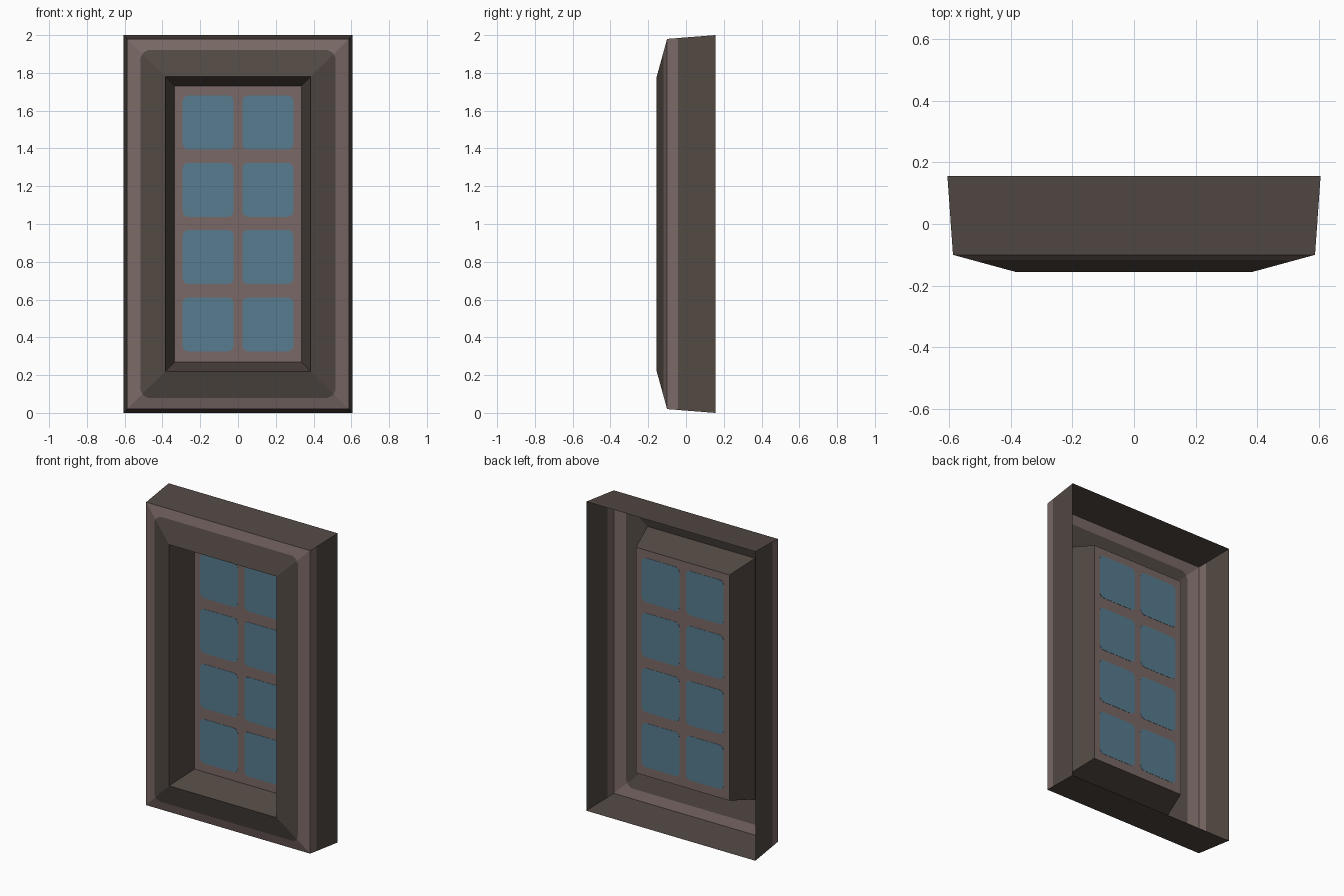
import bpy, bmesh, math
from mathutils import Vector

if "Cube" in bpy.data.objects:
    bpy.data.objects.remove(bpy.data.objects["Cube"])


def material(name, rgb):
    m = bpy.data.materials.new(name)
    lin = [((c / 255 + 0.055) / 1.055) ** 2.4 for c in rgb]
    m.diffuse_color = (*lin, 1)
    m.use_nodes = True
    m.node_tree.nodes["Principled BSDF"].inputs["Base Color"].default_value = m.diffuse_color
    return m


DARK = material("dark brown wood", (82, 73, 67))
PINK = material("light mauve wood", (122, 105, 102))
GLASS = material("blue glass", (87, 124, 143))


def make_object(name, bm, mats):
    me = bpy.data.meshes.new(name)
    bm.to_mesh(me)
    bm.free()
    for m in mats:
        me.materials.append(m)
    ob = bpy.data.objects.new(name, me)
    bpy.context.collection.objects.link(ob)
    return ob


def rect(bm, hx, hz, y):
    """Rectangle of verts centred on z = 1."""
    return [bm.verts.new((sx * hx, y, 1 + sz * hz))
            for sx, sz in ((-1, -1), (1, -1), (1, 1), (-1, 1))]


def ring(outer, inner):
    """Four quads joining two rectangles."""
    bm = bmesh.new()
    a, b = rect(bm, *outer), rect(bm, *inner)
    for i in range(4):
        j = (i + 1) % 4
        bm.faces.new((a[i], a[j], b[j], b[i]))
    bm.normal_update()
    return bm


def cut(bm, co, no):
    bmesh.ops.bisect_plane(bm, geom=bm.verts[:] + bm.edges[:] + bm.faces[:],
                           plane_co=co, plane_no=no, dist=1e-5)


BACK = (0.605, 1.0, 0.155)
EDGE = (0.587, 0.98, -0.10)
LIP = (0.385, 0.78, -0.155)
DEEP = (0.335, 0.73, 0.033)

# Outer walls, with a light strip along the front of the two sides
bm = ring(BACK, EDGE)
cut(bm, (0, -0.042, 0), (0, 1, 0))
bm.normal_update()
for f in bm.faces:
    side = abs(f.normal.x) > 0.9
    f.material_index = int(side and f.calc_center_median().y < -0.042)
make_object("outer_walls", bm, [DARK, PINK])

# Sloped casing: light border around a dark field with clipped corners
FX, FZ = 0.515, 0.922
bm = ring(EDGE, LIP)
clips = ((0.030, 1, 1), (0.042, 1, 2), (0.042, 2, 1))
for sx in (-1, 1):
    cut(bm, (sx * FX, 0, 1), (1, 0, 0))
    cut(bm, (0, 0, 1 + sx * FZ), (0, 0, 1))
    for sz in (-1, 1):
        for d, p, q in clips:
            n = Vector((sx * p, 0, sz * q))
            co = Vector((sx * FX, 0, 1 + sz * FZ)) - n * (d / n.length_squared)
            cut(bm, co, n)
for f in bm.faces:
    c = f.calc_center_median()
    x, z = FX - abs(c.x), FZ - abs(c.z - 1)
    dark = x > 0 and z > 0 and all(p * x + q * z > d for d, p, q in clips)
    f.material_index = 0 if dark else 1
make_object("casing", bm, [DARK, PINK])

# Recess walls running back to the sash
make_object("recess_walls", ring(LIP, DEEP), [DARK])

# Sash panel
bm = bmesh.new()
bm.faces.new(rect(bm, *DEEP))
make_object("sash", bm, [PINK])


# Thin rounded panes, showing on both sides of the sash
def pane(name, cx, cz, hx, hz, r=0.03, t=0.003):
    bm = bmesh.new()
    pts = []
    for k, (sx, sz) in enumerate(((1, 1), (-1, 1), (-1, -1), (1, -1))):
        for s in range(4):
            a = math.pi / 2 * (k + s / 3)
            pts.append((cx + sx * (hx - r) + r * math.cos(a), DEEP[2] - t / 2,
                        cz + sz * (hz - r) + r * math.sin(a)))
    face = bm.faces.new([bm.verts.new(p) for p in pts])
    out = bmesh.ops.extrude_face_region(bm, geom=[face])
    moved = [v for v in out["geom"] if isinstance(v, bmesh.types.BMVert)]
    bmesh.ops.translate(bm, verts=moved, vec=(0, t, 0))
    bmesh.ops.recalc_face_normals(bm, faces=bm.faces[:])
    make_object(name, bm, [GLASS])


for row in range(4):
    for col, sx in enumerate((-1, 1)):
        pane(f"pane_{row}_{col}", sx * 0.158, 0.469 + row * 0.356, 0.135, 0.143)
